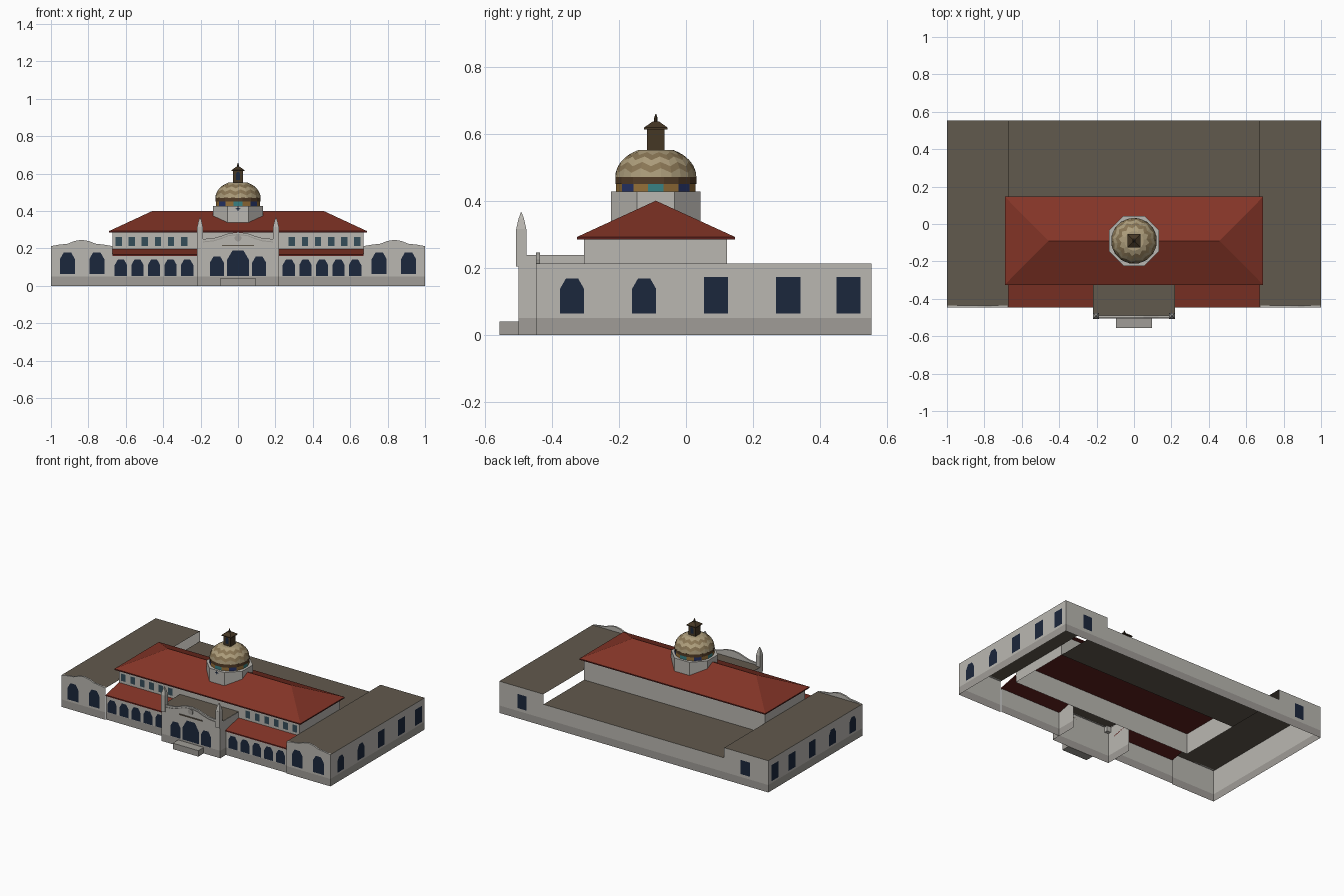
import bpy, bmesh
from math import sin, cos, pi, radians

if "Cube" in bpy.data.objects:
    bpy.data.objects.remove(bpy.data.objects["Cube"])

def mat(name, *c):
    m = bpy.data.materials.new(name)
    m.diffuse_color = (*c, 1)
    m.use_nodes = True
    m.node_tree.nodes["Principled BSDF"].inputs["Base Color"].default_value = m.diffuse_color
    return m

WALL = mat("stucco", .49, .475, .44)
BASE = mat("plinth_grey", .35, .335, .31)
FLAT = mat("flat_roof", .12, .1, .075)
RED = mat("roof_tile", .23, .035, .02)
SOFFIT = mat("dark_red_eave", .11, .014, .012)
GLASS = mat("dark_glass", .011, .02, .045)
PANE = mat("upper_glass", .035, .075, .1)
BROWN = mat("brown", .085, .045, .02)
DARK = mat("lantern_brown", .06, .038, .018)
TAN = mat("tan", .42, .34, .2)
OCHRE = mat("ochre", .25, .18, .09)
GOLD = mat("gold", .3, .16, .04)
TEAL = mat("teal", .04, .22, .23)
NAVY = mat("navy", .02, .035, .14)

def mesh(name, verts, faces, mats, idx=None):
    me = bpy.data.meshes.new(name)
    me.from_pydata(verts, [], faces)
    for m in mats if isinstance(mats, list) else [mats]:
        me.materials.append(m)
    for p, i in zip(me.polygons, idx or []):
        p.material_index = i
    ob = bpy.data.objects.new(name, me)
    bpy.context.collection.objects.link(ob)
    return ob

def fix_normals(ob):
    bm = bmesh.new()
    bm.from_mesh(ob.data)
    bmesh.ops.recalc_face_normals(bm, faces=bm.faces)
    bm.to_mesh(ob.data)
    bm.free()
    return ob

def wall(name, path, z0, z1, m):
    """Open wall strip along a plan path (counter-clockwise faces outwards)."""
    n = len(path)
    v = [(x, y, z0) for x, y in path] + [(x, y, z1) for x, y in path]
    return mesh(name, v, [(i, i + 1, n + i + 1, n + i) for i in range(n - 1)], m)

def walls(name, path, z1, z0=0):
    wall(name + "_base", path, z0, .05, BASE)
    wall(name, path, .05, z1, WALL)

def slab(name, x0, x1, y0, y1, z, m):
    return mesh(name, [(x0, y0, z), (x1, y0, z), (x1, y1, z), (x0, y1, z)], [(0, 1, 2, 3)], m)

def prism(name, prof, a, b, m, axis='y', idx=None):
    """Closed profile (u, z) extruded from a to b along an axis."""
    n = len(prof)
    put = (lambda u, z, d: (u, d, z)) if axis == 'y' else (lambda u, z, d: (d, u, z))
    v = [put(u, z, d) for d in (a, b) for u, z in prof]
    f = [tuple(range(n)), tuple(range(n, 2 * n))]
    f += [(i, (i + 1) % n, n + (i + 1) % n, n + i) for i in range(n)]
    return fix_normals(mesh(name, v, f, m, idx))

def box(name, x0, x1, y0, y1, z0, z1, m):
    return prism(name, [(x0, z0), (x1, z0), (x1, z1), (x0, z1)], y0, y1, m)

def window(name, u, plane, turn, w, z0, z1, arched=False, m=GLASS):
    """Flat pane of half width w; z1 is the spring line of the three-sided arch if arched."""
    p = [(u - w, z0), (u + w, z0), (u + w, z1)]
    if arched:
        p += [(u + w / 2, z1 + .866 * w), (u - w / 2, z1 + .866 * w)]
    p.append((u - w, z1))
    ob = mesh(name, [(a, -plane - .002, z) for a, z in p], [tuple(range(len(p)))], m)
    ob.rotation_euler.z = radians(turn)
    return ob

def lathe(name, prof, n, mats, pick=None, cy=-.09, cx=0):
    """Capped stack of n-sided rings, one flat face to the front."""
    ph = -pi / 2 - pi / n
    v, f, idx = [], [], []
    for rz in prof:
        for k in range(n):
            r, z = rz(k) if callable(rz) else rz
            a = ph + 2 * pi * k / n
            v.append((cx + r * cos(a), cy + r * sin(a), z))
    for i in range(len(prof) - 1):
        for k in range(n):
            j = (k + 1) % n
            f.append((i * n + k, i * n + j, i * n + n + j, i * n + n + k))
            idx.append(pick(i, k) if pick else 0)
    f += [tuple(range(n))[::-1], tuple(range(len(v) - n, len(v)))]
    return mesh(name, v, f, mats, idx + [0, 0])

FY, BY, LOW = -.447, .554, .145

# Side wings, arcades and everything mirrored left and right
for s, side in ((1, "right"), (-1, "left")):
    def path(*p):
        q = [(s * x, y) for x, y in p]
        return q if s > 0 else q[::-1]
    walls(f"wing_wall_{side}", path((.672, FY), (1, FY), (1, BY), (.672, BY)), .213)
    x0, x1 = sorted((s * .672, s * 1))
    slab(f"wing_roof_{side}", x0, x1, FY, BY, .213, FLAT)
    half = [(-.16, .213), (-.12, .22), (-.075, .225), (-.04, .239), (0, .246)]
    prof = half + [(-u, z) for u, z in half[-2::-1]]
    prism(f"wing_parapet_{side}", [(s * .836 + u, z) for u, z in prof], FY, FY + .012, WALL)
    for x in (.755, .912):
        window(f"wing_front_window_{side}", s * x, -FY, 0, .04, .064, .143, True)
    for i, y in enumerate((-.34, -.125, .09, .305, .485)):
        window(f"wing_side_window_{side}", s * y, 1, s * 90, .036, .064, .137 if i < 2 else .172, i < 2)
    window(f"wing_back_window_{side}", s * .83, BY, 180, .034, .07, .165)
    # arcade with lean-to tiled roof
    walls(f"arcade_wall_{side}", path((.218, -.44), (.672, -.44)), .165)
    x0, x1 = sorted((s * .218, s * .671))
    prism(f"arcade_roof_{side}", [(-.4465, .16), (-.4465, .168), (-.306, .198), (-.306, .19)],
          x0, x1, [RED, SOFFIT], 'x', [1, 1, 1, 0, 0, 1])
    for i in range(5):
        window(f"arcade_arch_{side}", s * (.272 + .0885 * i), .44, 0, .033, .053, .111, True)
    for i in range(6):
        window(f"upper_window_{side}", s * (.288 + .07 * i), .305, 0, .017, .214, .262, m=PANE)
    # portico side arch, turret and turret cap
    window(f"portico_side_arch_{side}", s * .113, .5, 0, .037, .053, .124, True)
    box(f"turret_{side}", s * .203 - .015, s * .203 + .015, -.507, -.476, .203, .315, WALL)
    lathe(f"turret_cap_{side}", [(.0215, .315), (.012, .345), (.002, .365)], 4, WALL, cx=s * .203, cy=-.4915)

# Low rear range between the wings
walls("rear_wall", [(.672, BY), (-.672, BY)], LOW)
slab("rear_flat_roof", -.672, .672, .123, BY, LOW, FLAT)

# Upper storey and hipped roof
wall("upper_storey", [(-.672, .123), (-.672, -.305), (.672, -.305), (.672, .123), (-.672, .123)], LOW, .284, WALL)
corners = [(-.691, -.325), (.691, -.325), (.691, .146), (-.691, .146)]
hip = [(x, y, z) for z in (.284, .292) for x, y in corners] + [(-.458, -.09, .4), (.458, -.09, .4)]
mesh("hipped_roof", hip, [(3, 2, 1, 0), (0, 1, 5, 4), (1, 2, 6, 5), (2, 3, 7, 6), (3, 0, 4, 7),
     (4, 5, 9, 8), (5, 6, 9), (6, 7, 8, 9), (7, 4, 8)], [RED, SOFFIT], [1] * 5)

# Entrance portico with curved gable
walls("portico_wall", [(-.218, -.305), (-.218, -.5), (.218, -.5), (.218, -.305)], .238)
slab("portico_roof", -.218, .218, -.5, -.305, .239, FLAT)
half = [(-.19, .238), (-.19, .25), (-.13, .255), (-.085, .268), (-.05, .281), (0, .287)]
prism("portico_gable", half + [(-u, z) for u, z in half[-2::-1]], -.501, -.49, WALL)
line = [(-.188, .232), (-.13, .238), (-.085, .252), (-.05, .266), (0, .272)]
line += [(-u, z) for u, z in line[-2::-1]]
prism("gable_moulding", line + [(u, z + .005) for u, z in line[::-1]], -.504, -.5, BASE)
box("door_lintel", -.085, .085, -.505, -.5, .212, .219, FLAT)
med = lathe("medallion", [(.018, -.004), (.018, .004)], 12, BASE, cy=0)
med.rotation_euler.x = pi / 2
med.location = (0, -.502, .255)
window("main_arch", 0, .5, 0, .06, .053, .136, True)
box("front_step", -.095, .095, -.557, -.5, 0, .04, BASE)

# Octagonal drum with a star window
lathe("dome_drum", [(.145, .337), (.145, .427)], 8, WALL)
star = [(.014 if k % 2 == 0 else .006, k * pi / 4) for k in range(8)]
mesh("drum_star_window", [(r * cos(a), -.226, .412 + r * sin(a)) for r, a in star], [tuple(range(8))], GLASS)

# Tiled band and zigzag dome
lathe("dome_tile_band", [(.121, .427), (.121, .452)], 16, [TEAL, GOLD, NAVY], lambda i, k: (0, 1, 2, 1)[k % 4])
lathe("dome_brown_band", [(.123, .45), (.123, .471)], 16, BROWN)
N = 5
def ring(i):
    def at(k):
        t = radians(65 * i / N + (0 if i in (0, N) else (4.5 if k % 2 else -4.5)))
        return .122 * cos(t), .47 + .09 * sin(t)
    return at
lathe("dome_shell", [ring(i) for i in range(N + 1)], 24, [TAN, OCHRE], lambda i, k: i % 2)

# Lantern, cap and finial
lathe("lantern", [(.037, .55), (.037, .616)], 4, DARK)
for y, turn in ((-.1165, 0), (-.0635, 180)):
    p = window("lantern_opening", 0, 0, turn, .011, .565, .598, True)
    p.location.y = y
lathe("lantern_cap", [(.05, .613), (.05, .618), (.012, .637)], 4, DARK)
lathe("finial", [(.005, .635), (.006, .645), (.001, .659)], 8, DARK)
